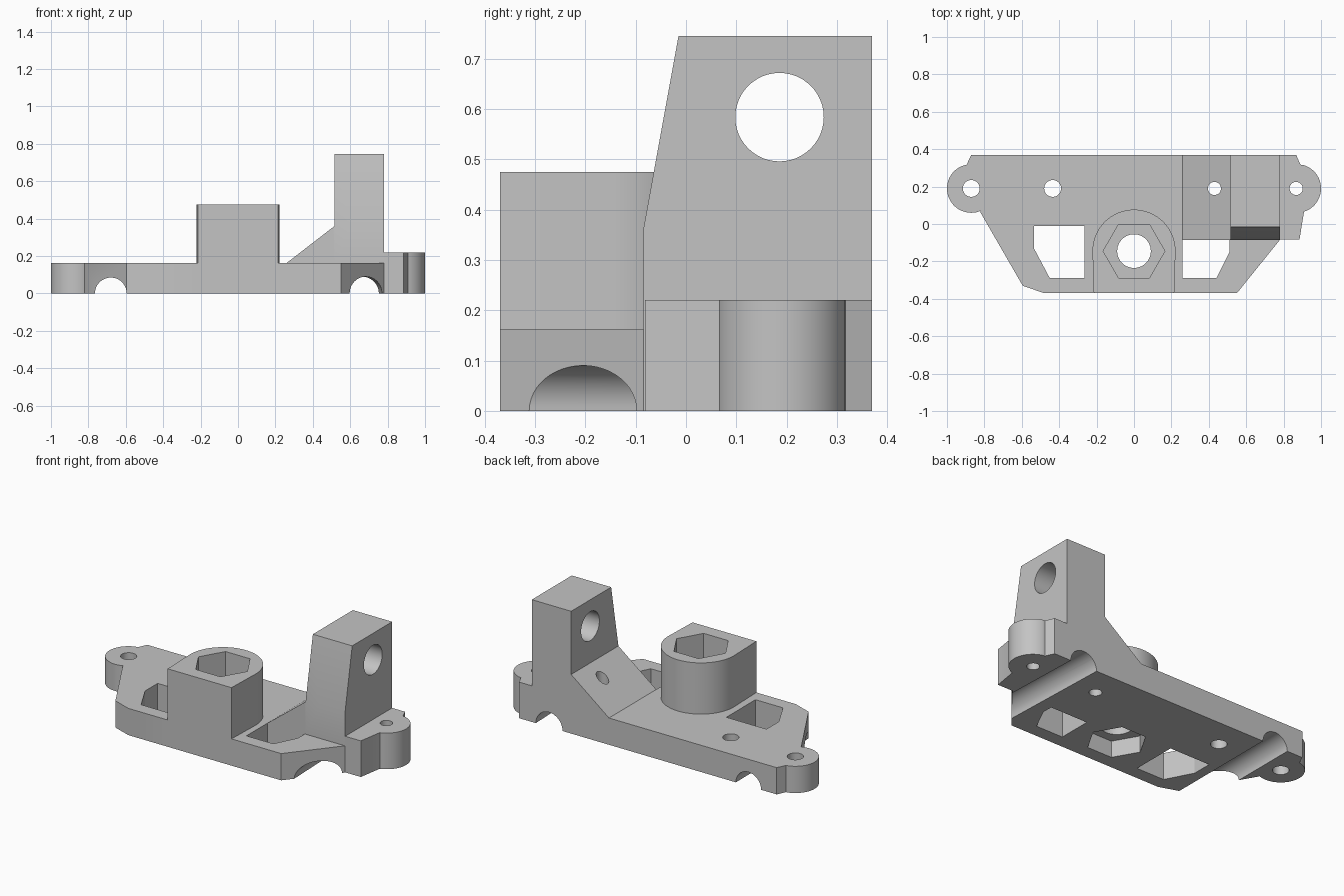
import bpy, bmesh
from math import cos, sin, pi, radians
from mathutils import Vector

cube = bpy.data.objects.get("Cube")
if cube:
    bpy.data.objects.remove(cube)

grey = bpy.data.materials.new("plain grey")
grey.use_nodes = True
grey.diffuse_color = (0.55, 0.55, 0.55, 1)
grey.node_tree.nodes["Principled BSDF"].inputs["Base Color"].default_value = grey.diffuse_color


def prism(name, outline, start, end, axis="z"):
    """Extrude a flat outline along an axis; outline is xy, yz or xz."""
    place = {"z": lambda a, b, c: (a, b, c),
             "x": lambda a, b, c: (c, a, b),
             "y": lambda a, b, c: (a, c, b)}[axis]
    bm = bmesh.new()
    face = bm.faces.new([bm.verts.new(place(a, b, start)) for a, b in outline])
    side = bmesh.ops.extrude_face_region(bm, geom=[face])["geom"]
    moved = [v for v in side if isinstance(v, bmesh.types.BMVert)]
    bmesh.ops.translate(bm, verts=moved, vec=Vector(place(0, 0, end - start)))
    bmesh.ops.recalc_face_normals(bm, faces=bm.faces)
    mesh = bpy.data.meshes.new(name)
    bm.to_mesh(mesh)
    bm.free()
    mesh.materials.append(grey)
    obj = bpy.data.objects.new(name, mesh)
    bpy.context.collection.objects.link(obj)
    return obj


def arc(x, y, r, first=0, last=360, steps=48):
    full = last - first == 360
    count = steps if full else steps + 1
    angles = [radians(first + (last - first) * i / steps) for i in range(count)]
    return [(x + r * cos(t), y + r * sin(t)) for t in angles]


def combine(body, tool, operation):
    mod = body.modifiers.new("join", "BOOLEAN")
    mod.operation, mod.solver, mod.object = operation, "EXACT", tool
    graph = bpy.context.evaluated_depsgraph_get()
    mesh = bpy.data.meshes.new_from_object(body.evaluated_get(graph))
    body.modifiers.clear()
    body.data = mesh
    bpy.data.objects.remove(tool)


# Base plate with the thin mounting ear
body = prism("mounting_bracket", [(-0.87, 0.37), (-0.895, 0.317)]
             + arc(-0.87, 0.19, 0.13, 112, 292)
             + [(-0.82, 0.06), (-0.595, -0.33), (-0.48, -0.37), (0.55, -0.37),
                (0.78, -0.085), (0.78, 0.37)], 0, 0.163)

# Thick mounting ear
ear = prism("thick_ear", [(0.7, 0.37), (0.7, -0.082), (0.885, -0.082), (0.908, 0.06)]
            + arc(0.87, 0.19, 0.13, -72, 76) + [(0.89, 0.317), (0.867, 0.37)], 0, 0.22)

# Upright with its sloping brace
tower = prism("upright", [(-0.085, 0), (-0.085, 0.36), (-0.015, 0.745),
                          (0.37, 0.745), (0.37, 0)], 0.515, 0.78, "x")
brace = prism("brace", [(0.26, 0), (0.26, 0.163), (0.515, 0.36), (0.6, 0.36),
                        (0.6, 0)], -0.085, 0.37, "y")

# Round-backed boss
boss = prism("boss", [(-0.215, -0.37), (0.215, -0.37)]
             + arc(0, -0.145, 0.222, 0, 180), 0, 0.475)

# Windows through the plate
left_window = prism("left_window", [(-0.535, -0.01), (-0.265, -0.01), (-0.265, -0.29),
                                    (-0.45, -0.29), (-0.535, -0.13)], -1, 1)
right_window = prism("right_window", [(0.26, -0.085), (0.51, -0.085), (0.51, -0.15),
                                      (0.44, -0.29), (0.26, -0.29)], -1, 1)

for part in (ear, tower, brace, boss):
    combine(body, part, "UNION")
for window in (left_window, right_window):
    combine(body, window, "DIFFERENCE")

# Vertical screw holes and the boss bore
for x, y, r in ((-0.87, 0.19, 0.045), (-0.435, 0.19, 0.045), (0.43, 0.19, 0.035),
                (0.867, 0.19, 0.035), (0, -0.145, 0.09)):
    combine(body, prism("screw_hole", arc(x, y, r), -1, 1), "DIFFERENCE")

# Six-sided pockets above and below the boss bore
for low, high in ((0.275, 1), (-1, 0.1)):
    pocket = prism("nut_pocket", arc(0, -0.145, 0.165, steps=6), low, high)
    combine(body, pocket, "DIFFERENCE")

# Cross hole in the upright
combine(body, prism("cross_hole", arc(0.186, 0.584, 0.088), 0.3, 1, "x"), "DIFFERENCE")

# Half-round channels under the plate, the right one slightly skewed
for x, r, skew in ((-0.68, 0.085, 0), (0.676, 0.09, -0.035)):
    channel = prism("channel", arc(x, 0, r), -0.6, 0.6, "y")
    for v in channel.data.vertices:
        v.co.x += v.co.y * skew
    combine(body, channel, "DIFFERENCE")

bpy.ops.object.select_all(action="DESELECT")
body.select_set(True)
bpy.context.view_layer.objects.active = body
bpy.ops.object.shade_smooth_by_angle(angle=radians(25))
